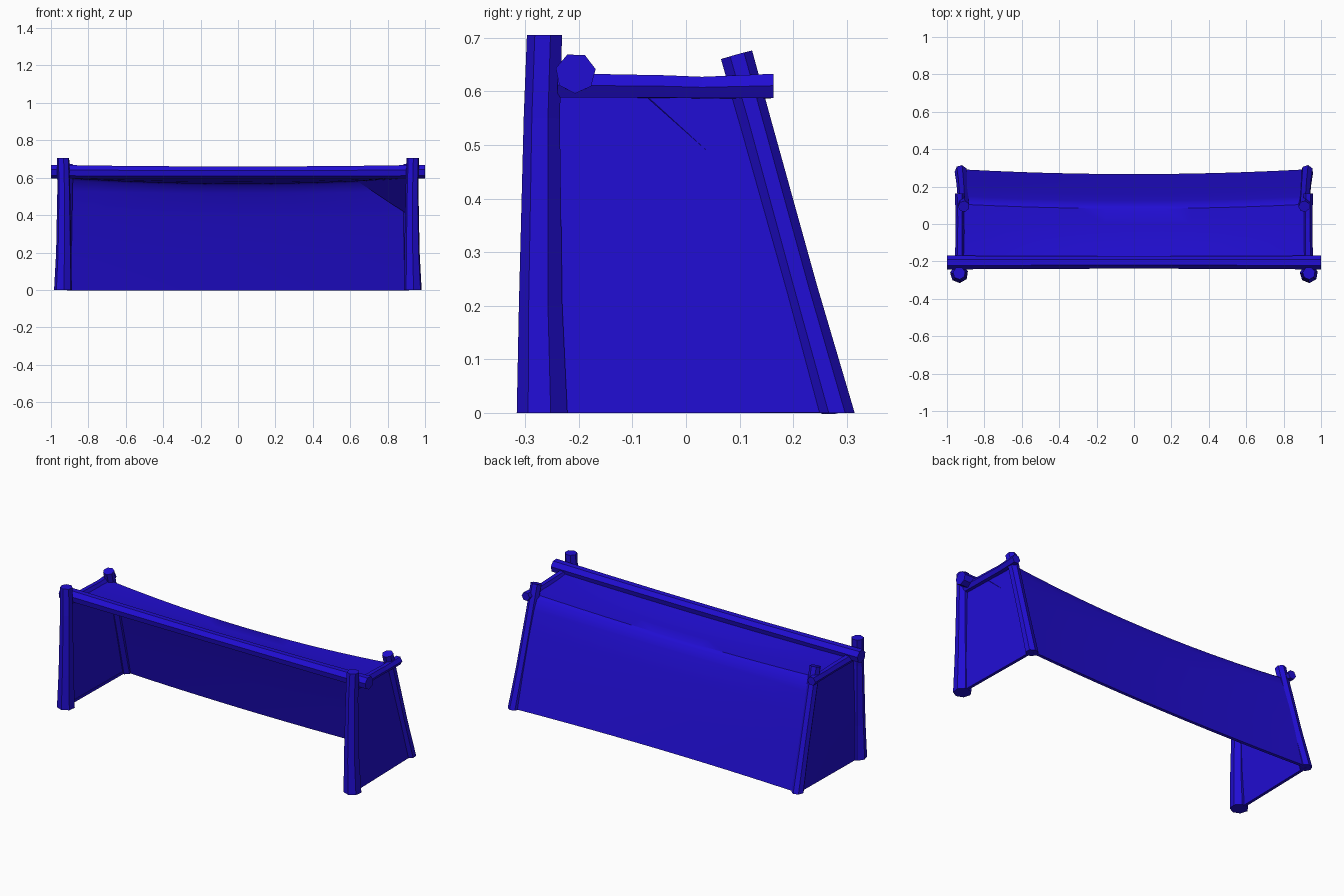
import bpy, math
from mathutils import Vector

if "Cube" in bpy.data.objects:
    bpy.data.objects.remove(bpy.data.objects["Cube"])

blue = bpy.data.materials.new("blue")
blue.diffuse_color = (0.015, 0.004, 0.65, 1)
blue.use_nodes = True
blue.node_tree.nodes["Principled BSDF"].inputs["Base Color"].default_value = blue.diffuse_color


def make(name, verts, faces, smooth=False):
    me = bpy.data.meshes.new(name)
    me.from_pydata(verts, [], faces)
    me.materials.append(blue)
    for p in me.polygons:
        p.use_smooth = smooth
    ob = bpy.data.objects.new(name, me)
    bpy.context.collection.objects.link(ob)
    return ob


def pole(name, rings, sides=7, turn=0.0, ground=False):
    """Faceted pole through rings of (x, y, z, radius)."""
    pts = [Vector(r[:3]) for r in rings]
    axis = (pts[-1] - pts[0]).normalized()
    ref = Vector((0, 1, 0)) if abs(axis.z) < 0.5 else Vector((1, 0, 0))
    a = (ref - axis * ref.dot(axis)).normalized()
    b = axis.cross(a)
    verts = []
    for i, (p, r) in enumerate(zip(pts, rings)):
        for k in range(sides):
            t = turn + 2 * math.pi * k / sides
            v = p + r[3] * (a * math.cos(t) + b * math.sin(t))
            if ground and i == 0:
                v -= axis * (v.z / axis.z)
            verts.append(v)
    n = sides
    faces = [(i * n + k, i * n + (k + 1) % n, (i + 1) * n + (k + 1) % n, (i + 1) * n + k)
             for i in range(len(rings) - 1) for k in range(n)]
    faces += [tuple(range(n))[::-1], tuple(range(len(verts) - n, len(verts)))]
    return make(name, verts, faces)


def sheet(name, rows, thick=0.014):
    """Cloth from rows of points, thickened."""
    n = len(rows[0])
    verts = [p for row in rows for p in row]
    faces = [(i * n + k, i * n + k + 1, (i + 1) * n + k + 1, (i + 1) * n + k)
             for i in range(len(rows) - 1) for k in range(n - 1)]
    ob = make(name, verts, faces, True)
    m = ob.modifiers.new("thickness", 'SOLIDIFY')
    m.thickness = thick
    m.offset = 0
    bpy.context.view_layer.objects.active = ob
    ob.select_set(True)
    bpy.ops.object.modifier_apply(modifier="thickness")
    bpy.ops.object.shade_smooth_by_angle(angle=math.radians(35))
    ob.select_set(False)
    return ob


for s, side in ((1, "right"), (-1, "left")):
    # posts and side rails
    pole("front_post_" + side, [(s * .935, -.267, 0, .049), (s * .931, -.27, .2, .042),
                                (s * .931, -.268, .55, .035), (s * .935, -.263, .705, .034)],
         turn=0.3, ground=True)
    pole("back_post_" + side, [(s * .925, .28, 0, .034), (s * .918, .215, .23, .031),
                               (s * .912, .13, .54, .03), (s * .91, .094, .668, .031)],
         turn=0.5, ground=True)
    pole("side_rail_" + side, [(s * .932, -.24, .611, .026), (s * .93, -.04, .609, .024),
                               (s * .93, .03, .607, .023), (s * .932, .163, .61, .026)],
         sides=6, turn=0.5)
    # side cloth between the posts with a bottom hem
    rows = []
    for i in range(5):
        t = i / 4
        rows.append([(s * (.94 - .02 * t - .01 * u), -.25 + u * (.53 - .165 * t), .605 * t)
                     for u in (0, .25, .5, .75, 1)])
    sheet("side_cloth_" + side, rows)
    pole("side_hem_" + side, [(s * .938, -.25, .008, .011), (s * .928, .27, .008, .011)],
         sides=4, turn=math.pi / 4)

# front beam, slightly sagging
pole("front_beam", [(x, -.206, .634 - .005 * (1 - x * x), .038 - .004 * (1 - x * x))
                    for x in (-1, -.67, -.33, 0, .33, .67, 1)], turn=0.2)

# back and roof cloth: profile of y, z, sag in y, sag in z
profile = [(.285, 0, -.025, 0), (.234, .2, -.025, 0), (.18, .4, -.025, 0),
           (.142, .53, -.025, -.01), (.12, .59, -.025, -.028), (.103, .603, -.023, -.03),
           (0, .604, 0, -.03), (-.1, .607, 0, -.022), (-.19, .613, 0, -.01)]
xs = [-.915 + 1.83 * i / 12 for i in range(13)]
sheet("back_and_roof_cloth", [[(x, y + sy * (1 - (x / .915) ** 2), z + sz * (1 - (x / .915) ** 2))
                               for x in xs] for y, z, sy, sz in profile])

# thin corner web inside the back right corner
make("corner_web", [(.64, .1, .58), (.92, .145, .395), (.928, -.08, .595), (.76, .015, .594)],
     [(0, 1, 2, 3)])
